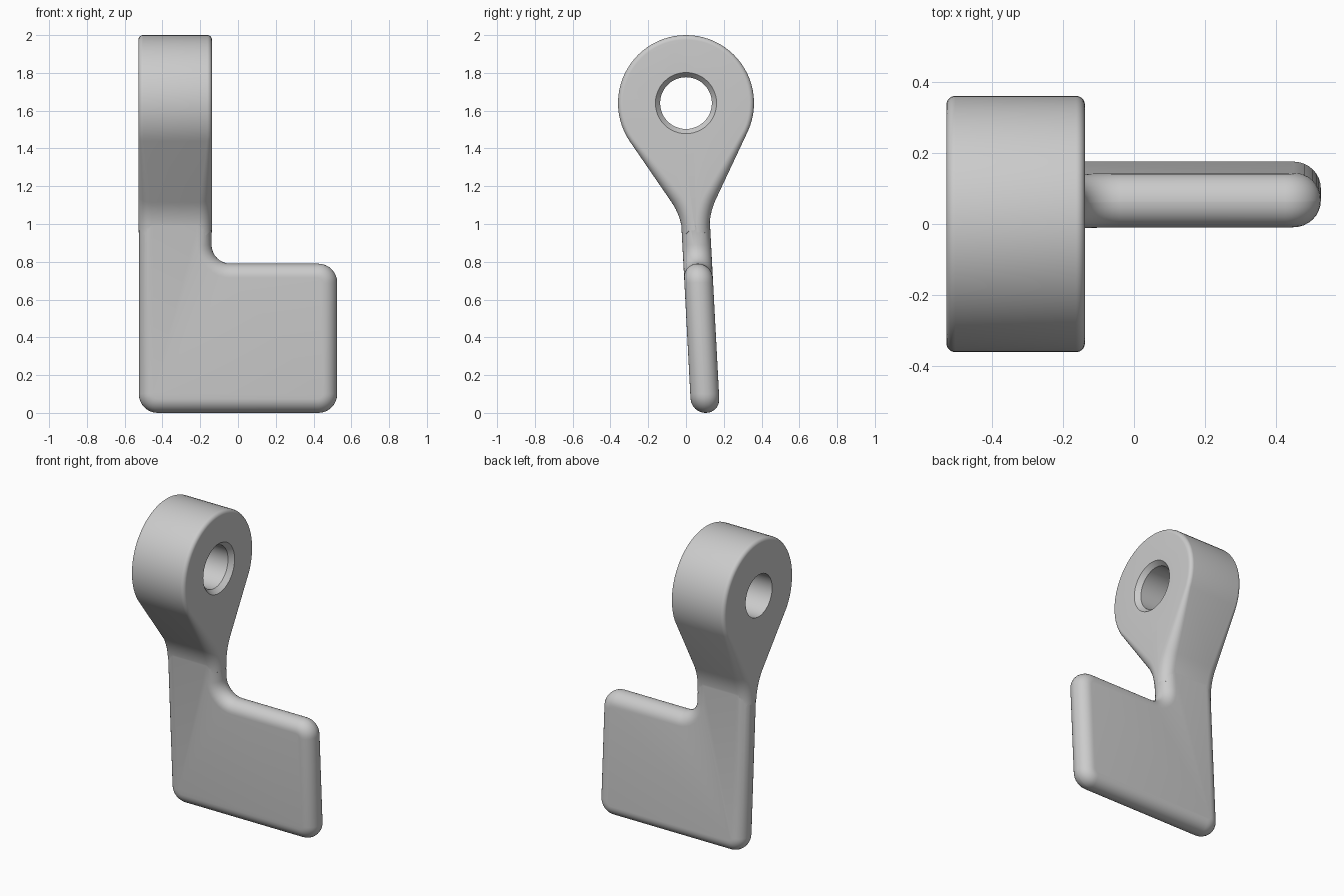
import bpy, bmesh, math
from mathutils import Vector

if "Cube" in bpy.data.objects:
    bpy.data.objects.remove(bpy.data.objects["Cube"], do_unlink=True)

grey = bpy.data.materials.new("plain_grey")
grey.use_nodes = True
COLOUR = (0.6, 0.6, 0.6, 1)
grey.diffuse_color = COLOUR
grey.node_tree.nodes["Principled BSDF"].inputs["Base Color"].default_value = COLOUR


def arc(cx, cy, r, a0, a1, n):
    return [Vector((cx + r * math.cos(math.radians(a0 + (a1 - a0) * i / n)),
                    cy + r * math.sin(math.radians(a0 + (a1 - a0) * i / n)))) for i in range(n + 1)]


def fillet(prev, corner, nxt, r, n=8):
    """Round one corner of an outline, convex or concave."""
    a, b, c = Vector(prev), Vector(corner), Vector(nxt)
    u, v = (a - b).normalized(), (c - b).normalized()
    half = u.angle(v) / 2
    centre = b + (u + v).normalized() * r / math.sin(half)
    reach = r / math.tan(half)
    start, end = b + u * reach - centre, b + v * reach - centre
    turn = math.atan2(start.x * end.y - start.y * end.x, start.dot(end))
    a0 = math.degrees(math.atan2(start.y, start.x))
    return arc(centre.x, centre.y, r, a0, a0 + math.degrees(turn), n)


def rounded_plate(name, outline, lo, hi, radius, place):
    """Thicken a counter-clockwise outline, rounding its rims by radius(point)."""
    n = len(outline)
    inward = []
    for i, p in enumerate(outline):
        e0 = (p - outline[i - 1]).normalized()
        e1 = (outline[(i + 1) % n] - p).normalized()
        m = (Vector((-e0.y, e0.x)) + Vector((-e1.y, e1.x))).normalized()
        inward.append(m / max(0.7, m.dot(Vector((-e0.y, e0.x)))))
    steps = 8
    angles = [math.pi / 2 * i / steps for i in range(steps + 1)]
    bm = bmesh.new()
    rings = []
    for side in (0, 1):
        for t in (angles if side else reversed(angles)):
            ring = []
            for p, m in zip(outline, inward):
                r = radius(p)
                q = p + m * r * (1 - math.cos(t))
                d = r * (1 - math.sin(t))
                # t = 0 is the outer wall, t = 90 degrees is the flat face
                ring.append(bm.verts.new(place(q, hi - r + r * math.sin(t) if side else lo + d)))
            rings.append(ring)
    for a, b in zip(rings, rings[1:]):
        for i in range(n):
            j = (i + 1) % n
            bm.faces.new((a[i], a[j], b[j], b[i]))
    bm.faces.new(rings[0][::-1])
    bm.faces.new(rings[-1])
    return finish(name, bm)


def finish(name, bm):
    bmesh.ops.recalc_face_normals(bm, faces=bm.faces)
    mesh = bpy.data.meshes.new(name)
    bm.to_mesh(mesh)
    bm.free()
    mesh.materials.append(grey)
    obj = bpy.data.objects.new(name, mesh)
    bpy.context.collection.objects.link(obj)
    return obj


def boolean(target, other, operation):
    mod = target.modifiers.new(operation.lower(), 'BOOLEAN')
    mod.operation, mod.object, mod.solver = operation, other, 'EXACT'
    bpy.context.view_layer.objects.active = target
    bpy.ops.object.modifier_apply(modifier=mod.name)
    bpy.data.objects.remove(other, do_unlink=True)


# Eye: teardrop that narrows into the neck
EYE_Z, EYE_R = 1.64, 0.36
head = arc(0, EYE_Z, EYE_R, -24, 214, 48)
front_end, back_end = (-0.017, 0.93), (0.125, 0.93)
teardrop = (head + fillet(head[-1], (-0.028, 1.045), front_end, 0.33)
            + [Vector(front_end), Vector(back_end)]
            + fillet(back_end, (0.12, 1.05), head[0], 0.38))


def eye_rim(p):
    f = min(1, max(0, (1.48 - p.y) / 0.43))
    return 0.025 + 0.044 * f * f * (3 - 2 * f)


eye = rounded_plate("hinge_eye", teardrop, -0.527, -0.138, eye_rim,
                    lambda q, d: (d, q.x, q.y))

# Leaf: leaning L-shaped plate with fully rounded edges
HALF = 0.076
corners = [((-0.525, 0), 0.1), ((0.525, 0), 0.1), ((0.525, 0.79), 0.1),
           ((-0.14, 0.79), 0.1), ((-0.14, 1.12), 0.08), ((-0.525, 1.12), 0.08)]
ell = []
for i, (c, r) in enumerate(corners):
    ell += fillet(corners[i - 1][0], c, corners[(i + 1) % len(corners)][0], r)
leaf = rounded_plate("leaf", ell, -HALF, HALF, lambda p: HALF - 0.001,
                     lambda q, d: (q.x, d + 0.104 - 0.053 * q.y, q.y))

# Pin hole, countersunk on the inner side
bm = bmesh.new()
rings = []
for x, r in ((-0.7, 0.137), (-0.168, 0.137), (-0.138, 0.162), (0, 0.162)):
    rings.append([bm.verts.new((x, p.x, p.y)) for p in arc(0, EYE_Z, r, 0, 360, 48)[:-1]])
for a, b in zip(rings, rings[1:]):
    for i in range(len(a)):
        bm.faces.new((a[i - 1], a[i], b[i], b[i - 1]))
bm.faces.new(rings[0])
bm.faces.new(rings[-1])
cutter = finish("hole_cutter", bm)
cutter.hide_render = True

boolean(eye, cutter, 'DIFFERENCE')
boolean(eye, leaf, 'UNION')
eye.name = "hinge_leaf_with_eye"

# Smooth finish
bpy.ops.object.select_all(action='DESELECT')
eye.select_set(True)
bpy.context.view_layer.objects.active = eye
bpy.ops.object.shade_smooth_by_angle(angle=math.radians(30))
